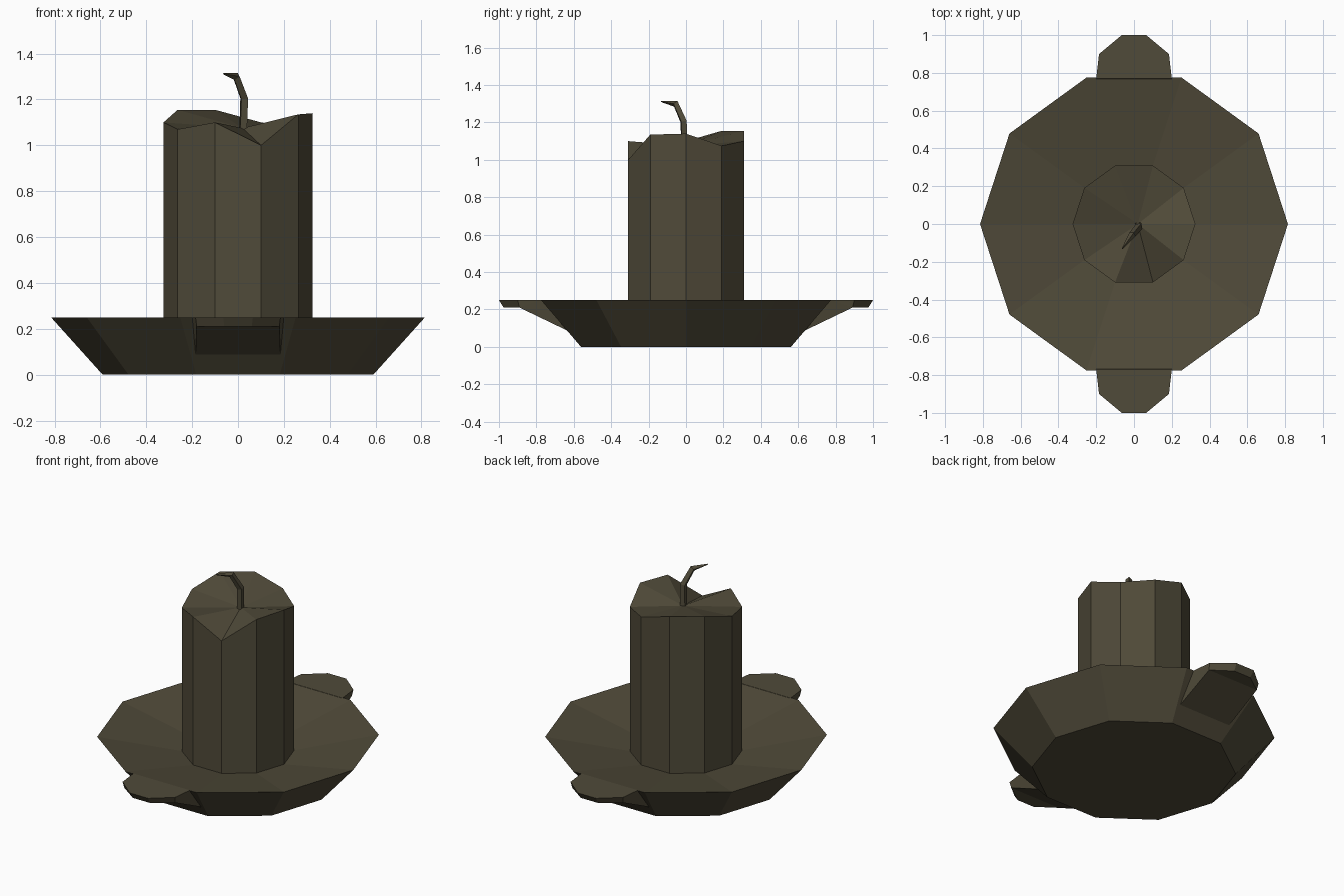
import bpy, bmesh, math
from mathutils import Vector

if "Cube" in bpy.data.objects:
    bpy.data.objects.remove(bpy.data.objects["Cube"])

SIDES = 10
mat = bpy.data.materials.new("dark olive brown")
mat.diffuse_color = (0.080, 0.069, 0.041, 1)
mat.use_nodes = True
mat.node_tree.nodes["Principled BSDF"].inputs["Base Color"].default_value = mat.diffuse_color


def make(name, build):
    """Build a flat-shaded mesh object in the shared colour."""
    bm = bmesh.new()
    build(bm)
    bmesh.ops.recalc_face_normals(bm, faces=bm.faces)
    me = bpy.data.meshes.new(name)
    bm.to_mesh(me)
    bm.free()
    me.materials.append(mat)
    ob = bpy.data.objects.new(name, me)
    bpy.context.collection.objects.link(ob)
    return ob


def ring(bm, r, heights):
    out = []
    for i in range(SIDES):
        a = 2 * math.pi * i / SIDES
        out.append(bm.verts.new((r * math.cos(a), r * math.sin(a), heights[i])))
    return out


def bridge(bm, a, b):
    n = len(a)
    for i in range(n):
        j = (i + 1) % n
        bm.faces.new((a[i], a[j], b[j], b[i]))


# dish: flat base, flared wall, shallow sloping inside
def dish(bm):
    base, rim, inner = [ring(bm, r, [z] * SIDES) for r, z in
                        ((0.59, 0), (0.815, 0.25), (0.325, 0.155))]
    bm.faces.new(base)
    bridge(bm, base, rim)
    bridge(bm, rim, inner)
    bm.faces.new(inner)


# candle: uneven melted top dipping to the wick
def candle(bm):
    tops = [1.14, 1.075, 1.10, 1.155, 1.155, 1.10, 1.07, 1.10, 1.0, 1.135]
    low = ring(bm, 0.325, [0.15] * SIDES)
    top = ring(bm, 0.325, tops)
    bridge(bm, low, top)
    bm.faces.new(low)
    mid = bm.verts.new((0.02, 0, 1.075))
    for i in range(SIDES):
        bm.faces.new((top[i], top[(i + 1) % SIDES], mid))


# wick: bent tapering square tube
def wick(bm):
    path = [((0.022, -0.008, 1.05), 0.021), ((0.027, -0.013, 1.205), 0.021),
            ((-0.008, -0.055, 1.30), 0.019), ((-0.063, -0.132, 1.312), 0.003)]
    pts = [Vector(p) for p, r in path]
    side = Vector((0.8, -0.6, 0))
    prev = None
    for i, (p, r) in enumerate(path):
        d = (pts[min(i + 1, 3)] - pts[max(i - 1, 0)]).normalized()
        u = (side - d * side.dot(d)).normalized()
        w = d.cross(u)
        cur = [bm.verts.new(pts[i] + r * (u * math.cos(k * math.pi / 2) + w * math.sin(k * math.pi / 2)))
               for k in range(4)]
        if prev:
            bridge(bm, prev, cur)
        else:
            bm.faces.new(cur)
        prev = cur
    bm.faces.new(prev)


# handle: flat rim tab with a sloping wedge underneath
def handle(s):
    def build(bm):
        def pair(x, y, z):
            return [bm.verts.new((k * x, s * y, z)) for k in (-1, 1)]
        root, shoulder, tip = pair(0.2, 0.77, 0.25), pair(0.185, 0.9, 0.25), pair(0.065, 1.0, 0.25)
        low_shoulder, low_tip = pair(0.18, 0.89, 0.21), pair(0.06, 0.975, 0.21)
        foot = pair(0.185, 0.62, 0.08)
        bm.faces.new((root[0], shoulder[0], tip[0], tip[1], shoulder[1], root[1]))
        bm.faces.new((low_shoulder[0], low_tip[0], low_tip[1], low_shoulder[1]))
        bm.faces.new((tip[0], tip[1], low_tip[1], low_tip[0]))
        bm.faces.new((foot[0], low_shoulder[0], low_shoulder[1], foot[1]))
        bm.faces.new((root[0], foot[0], foot[1], root[1]))
        for k in (0, 1):
            bm.faces.new((shoulder[k], tip[k], low_tip[k], low_shoulder[k]))
            bm.faces.new((root[k], shoulder[k], low_shoulder[k]))
            bm.faces.new((root[k], low_shoulder[k], foot[k]))
    return build


make("dish", dish)
make("candle", candle)
make("wick", wick)
make("front_handle", handle(-1))
make("back_handle", handle(1))
